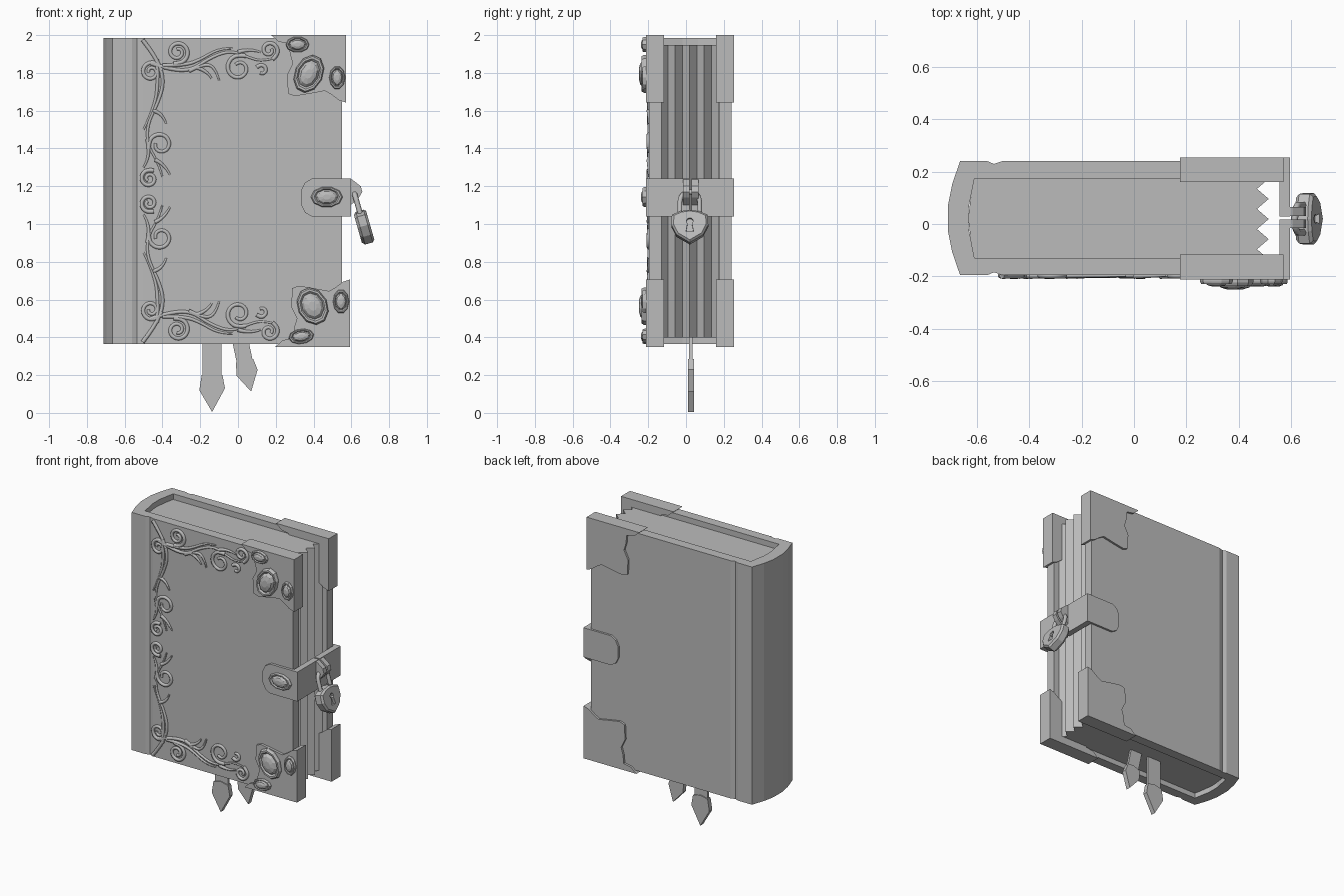
import bpy, bmesh, math
from mathutils import Matrix, Vector

if "Cube" in bpy.data.objects:
    bpy.data.objects.remove(bpy.data.objects["Cube"])

grey = bpy.data.materials.new("plain grey")
grey.use_nodes = True
grey.diffuse_color = (0.5, 0.5, 0.5, 1)
grey.node_tree.nodes["Principled BSDF"].inputs["Base Color"].default_value = (0.5, 0.5, 0.5, 1)

MID_Y = 0.0225     # centre of the book's thickness
SUM_Z = 2.35       # z + mirrored z


def add_object(name, mesh):
    mesh.materials.clear()
    mesh.materials.append(grey)
    obj = bpy.data.objects.new(name, mesh)
    bpy.context.collection.objects.link(obj)
    return obj


def loft(name, rings, matrix=None):
    """Closed solid through rings of equal point count, with capped ends."""
    bm = bmesh.new()
    loops = [[bm.verts.new(p) for p in ring] for ring in rings]
    n = len(loops[0])
    for a, b in zip(loops, loops[1:]):
        for i in range(n):
            j = (i + 1) % n
            bm.faces.new((a[i], a[j], b[j], b[i]))
    bm.faces.new(loops[0][::-1])
    bm.faces.new(loops[-1])
    bmesh.ops.recalc_face_normals(bm, faces=bm.faces)
    if matrix:
        bm.transform(matrix)
    mesh = bpy.data.meshes.new(name)
    bm.to_mesh(mesh)
    bm.free()
    return add_object(name, mesh)


def slab_z(name, pts, lo, hi):
    return loft(name, [[(x, y, z) for x, y in pts] for z in (lo, hi)])


def slab_y(name, pts, lo, hi):
    return loft(name, [[(x, y, z) for x, z in pts] for y in (lo, hi)])


def tube(name, paths, radius, kind="NURBS", sides=1, matrix=None):
    """Tapered tubes along paths, turned into one mesh."""
    cu = bpy.data.curves.new(name, "CURVE")
    cu.dimensions = "3D"
    cu.bevel_depth = radius
    cu.bevel_resolution = sides
    cu.resolution_u = 4
    cu.use_fill_caps = True
    for pts, taper in paths:
        sp = cu.splines.new(kind)
        sp.points.add(len(pts) - 1)
        for i, p in enumerate(pts):
            sp.points[i].co = (*p, 1)
            sp.points[i].radius = 1 - taper * i / (len(pts) - 1)
        if kind == "NURBS":
            sp.order_u = 3
            sp.use_endpoint_u = True
    temp = bpy.data.objects.new("temp", cu)
    bpy.context.collection.objects.link(temp)
    mesh = bpy.data.meshes.new_from_object(temp.evaluated_get(bpy.context.evaluated_depsgraph_get()))
    bpy.data.objects.remove(temp)
    if matrix:
        mesh.transform(matrix)
    return add_object(name, mesh)


def flip(pts):
    return [(x, SUM_Z - z) for x, z in pts]


# Cover: one U-shaped profile with rounded spine and hinge grooves
outer = [(0.55, 0.2175), (-0.505, 0.2175), (-0.535, 0.207), (-0.56, 0.2175),
         (-0.665, 0.2175), (-0.695, 0.13), (-0.711, 0.05)]
inner = [(-0.632, 0.04), (-0.61, 0.152), (0.55, 0.152)]
half = [(x, MID_Y + d) for x, d in outer]
half_in = [(x, MID_Y + d) for x, d in inner]
mirror = lambda pts: [(x, 2 * MID_Y - y) for x, y in reversed(pts)]
slab_z("cover", half + mirror(half) + mirror(half_in) + half_in, 0.365, 1.985)

# Pages with a zigzag fore edge
zigzag = [(0.515 if i % 2 == 0 else 0.47, -0.135 + i * 0.0385) for i in range(9)]
slab_z("pages", zigzag + [(-0.615, 0.173), (-0.634, MID_Y), (-0.615, -0.13)], 0.4, 1.947)

# Metal corners, front and back, top and bottom
corner = [(0.175, 2), (0.215, 1.965), (0.27, 1.955), (0.275, 1.9), (0.29, 1.85), (0.26, 1.79),
          (0.265, 1.69), (0.3, 1.677), (0.38, 1.69), (0.46, 1.705), (0.495, 1.685), (0.535, 1.655),
          (0.572, 1.643), (0.572, 2)]
low_corner = [(x + 0.022, z) for x, z in flip(corner)]
for side, lo, hi in (("front", -0.213, -0.117), ("back", 0.16, 0.254)):
    slab_y(side + "_top_corner", corner, lo, hi)
    slab_y(side + "_bottom_corner", low_corner, lo, hi)

# Clasp strap: rounded plates, side bands and lugs
plate = [(0.335, 1.1), (0.335, 1.18), (0.355, 1.22), (0.39, 1.24), (0.597, 1.24),
         (0.597, 1.04), (0.39, 1.04), (0.355, 1.06)]
band = [(0.557, 1.04), (0.597, 1.04), (0.597, 1.24), (0.557, 1.24)]
lug = [(0.57, 1.24), (0.605, 1.235), (0.65, 1.2), (0.658, 1.17), (0.64, 1.14), (0.597, 1.1), (0.57, 1.1)]
slab_y("front_clasp_plate", plate, -0.213, -0.19)
slab_y("back_clasp_plate", plate, 0.235, 0.254)
slab_y("front_clasp_band", band, -0.213, 0.018)
slab_y("back_clasp_band", band, 0.028, 0.254)
slab_y("front_lug", lug, -0.015, 0.018)
slab_y("back_lug", lug, 0.03, 0.065)


# Oval gems in raised rims
def gem(name, x, z, w, h, depth, tilt=0):
    steps = [(1, -0.01), (1, 0.3), (0.92, 0.65), (0.8, 0.65), (0.7, 0.4), (0.55, 0.8), (0.25, 1)]
    rings = []
    for scale, d in steps:
        ring = []
        for i in range(10):
            a = math.tau * i / 10
            ring.append((w / 2 * scale * math.cos(a), -depth * d, h / 2 * scale * math.sin(a)))
        rings.append(ring)
    loft(name, rings, Matrix.Translation((x, -0.212, z)) @ Matrix.Rotation(math.radians(tilt), 4, "Y"))


gem("top_large_gem", 0.375, 1.795, 0.15, 0.21, 0.038, 25)
gem("top_wide_gem", 0.315, 1.95, 0.125, 0.085, 0.027)
gem("top_tall_gem", 0.525, 1.775, 0.085, 0.125, 0.027)
gem("bottom_large_gem", 0.395, 0.565, 0.16, 0.205, 0.038, -25)
gem("bottom_wide_gem", 0.335, 0.405, 0.135, 0.08, 0.027, -8)
gem("bottom_tall_gem", 0.545, 0.59, 0.085, 0.13, 0.027)
gem("clasp_gem", 0.47, 1.143, 0.17, 0.11, 0.027)


# Vine ornament: stems and curls, mirrored top to bottom
def curl(x, z, r, start, turns, end=0.25):
    n = int(abs(turns) * 10)
    pts = []
    for i in range(n + 1):
        t = i / n
        a = math.radians(start) + turns * math.tau * t
        rr = r * (1 - (1 - end) * t)
        pts.append((x + rr * math.cos(a), z + rr * math.sin(a)))
    return pts


stems = [
    [(-0.505, 1.975), (-0.43, 1.88), (-0.39, 1.76), (-0.42, 1.65), (-0.48, 1.53), (-0.48, 1.42), (-0.42, 1.32), (-0.4, 1.25)],
    [(-0.43, 1.87), (-0.42, 1.74), (-0.45, 1.6), (-0.5, 1.5)],
    [(-0.45, 1.6), (-0.4, 1.59), (-0.38, 1.53)],
    [(-0.48, 1.45), (-0.46, 1.36), (-0.5, 1.3)],
    [(-0.44, 1.34), (-0.39, 1.32), (-0.36, 1.26)],
    [(-0.46, 1.85), (-0.37, 1.82), (-0.25, 1.81), (-0.15, 1.88), (-0.04, 1.92), (0.06, 1.88), (0.13, 1.86), (0.2, 1.88)],
    [(-0.4, 1.84), (-0.28, 1.84), (-0.2, 1.87), (-0.1, 1.93), (-0.03, 1.93)],
    [(-0.26, 1.81), (-0.18, 1.85), (-0.12, 1.83), (-0.1, 1.76)],
    [(-0.22, 1.83), (-0.16, 1.81), (-0.14, 1.77)],
    [(0, 1.91), (0.06, 1.93), (0.12, 1.91)],
]
curls = [curl(-0.46, 1.805, 0.058, 10, 1.5), curl(-0.32, 1.91, 0.065, 250, 1.6),
         curl(-0.47, 1.24, 0.05, 60, 1.5), curl(-0.41, 1.42, 0.068, 200, -1.1, 0.4),
         curl(0.005, 1.825, 0.075, 60, 1.2, 0.35), curl(0.165, 1.92, 0.052, 290, 1.3),
         curl(0.125, 1.815, 0.03, 150, -0.75, 0.6)]
for part, change in (("top_vine", lambda p: p), ("bottom_vine", flip)):
    paths = [([(x, -0.197, z) for x, z in change(p)], taper)
             for group, taper in ((stems, 0.6), (curls, 0.25)) for p in group]
    tube(part, paths, 0.0125)

# Bookmark ribbons with pointed tips
for name, x, z, s, tilt in (("left_ribbon", 0.035, 0.275, 0.85, -12), ("right_ribbon", -0.137, 0.2, 1, 0)):
    place = Matrix.Translation((x, 0.026, z)) @ Matrix.Rotation(math.radians(tilt), 4, "Y") @ Matrix.Diagonal((s, 1, s, 1))
    strip = [(-0.05, -0.01), (0.05, -0.01), (0.05, 0.23), (-0.05, 0.23)]
    tip = [(-0.055, 0), (0, 0.012), (0.055, 0), (0.068, -0.07), (0, -0.195), (-0.068, -0.08)]
    for part, pts, t in (("", strip, 0.009), ("_tip", tip, 0.016)):
        loft(name + part, [[(px, y, pz) for px, pz in pts] for y in (-t, t)], place)

# Padlock: bevelled shield with a cut keyhole, and a shackle
hang = Matrix.Translation((0.645, 0.02, 1.062)) @ Matrix.Rotation(math.radians(-16), 4, "Y")
right = [(0, 0.008), (0.05, 0), (0.095, -0.02), (0.098, -0.075), (0.07, -0.13), (0, -0.172)]
shield = right + [(-u, v) for u, v in right[-2:0:-1]]
centre = Vector((0, -0.075))
rings = []
for depth, scale in ((-0.034, 0.85), (-0.02, 1), (0.022, 1), (0.034, 0.88)):
    rings.append([(depth, *(centre + (Vector(p) - centre) * scale)) for p in shield])
body = loft("padlock_body", rings, hang)

hole = [(0.018 * math.cos(math.radians(a)), -0.058 + 0.018 * math.sin(math.radians(a))) for a in range(-50, 231, 40)]
hole += [(-0.02, -0.115), (0.02, -0.115)]
cutter = loft("keyhole_cutter", [[(d, u, v) for u, v in hole] for d in (0.015, 0.06)], hang)
cutter.hide_render = True
cut = body.modifiers.new("keyhole", "BOOLEAN")
cut.operation = "DIFFERENCE"
cut.object = cutter
cut_mesh = bpy.data.meshes.new_from_object(body.evaluated_get(bpy.context.evaluated_depsgraph_get()))
body.modifiers.clear()
body.data = cut_mesh
bpy.data.objects.remove(cutter)

arch = [(0, 0.052 * math.cos(a), 0.06 + 0.052 * math.sin(a)) for a in [math.pi * i / 8 for i in range(9)]]
arch = [(0, 0.052, -0.02)] + arch + [(0, -0.052, -0.02)]
tube("padlock_shackle", [(arch, 0)], 0.014, "POLY", 1, hang)
